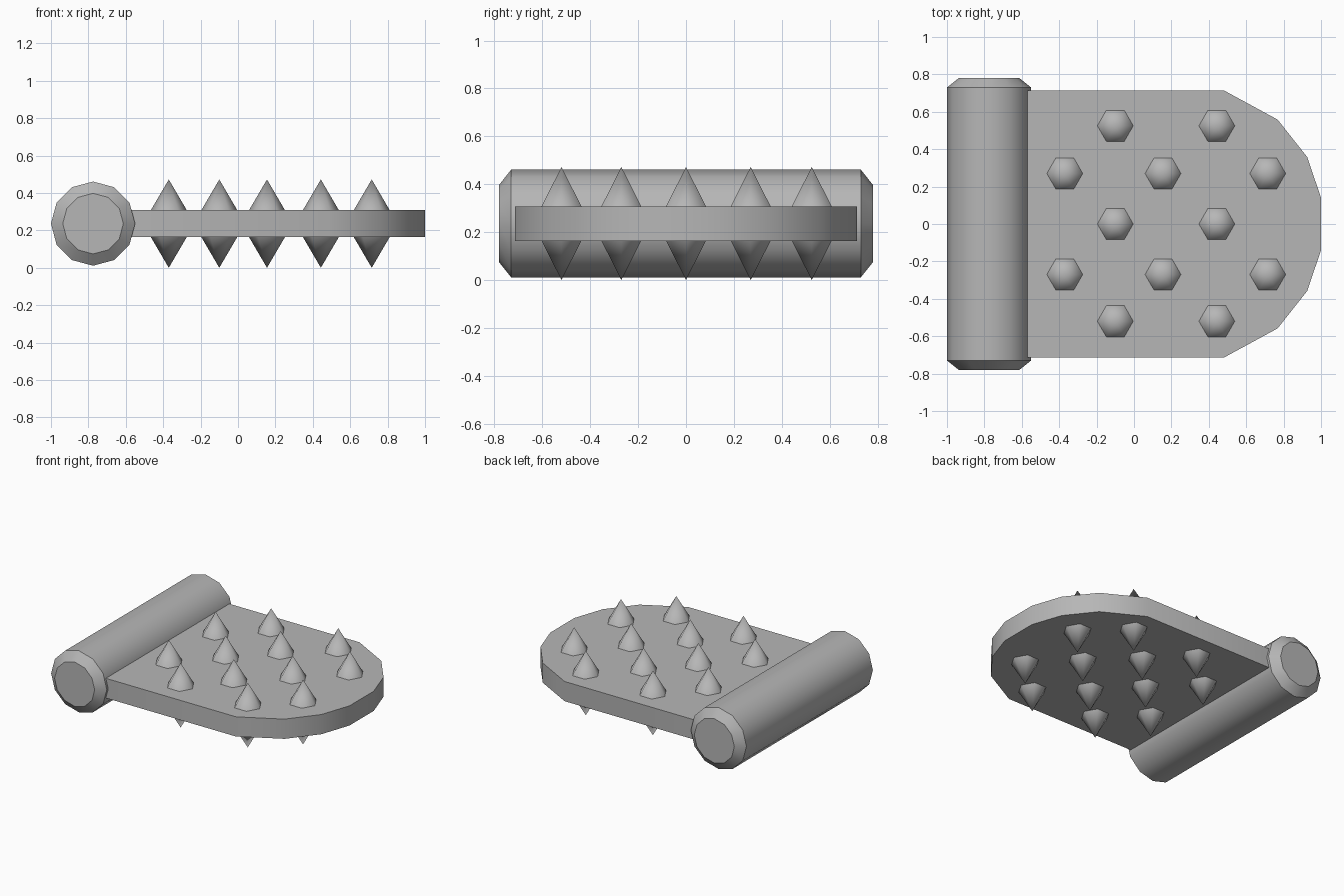
import bpy, bmesh
from math import pi, radians
from mathutils import Matrix

if "Cube" in bpy.data.objects:
    bpy.data.objects.remove(bpy.data.objects["Cube"])

MID_Z = 0.236      # shared centre height of roller, plate and spikes
HALF_T = 0.072     # half thickness of the plate

# Dark grey finish shared by all parts
grey = bpy.data.materials.new("dark_grey")
grey.diffuse_color = (0.47, 0.47, 0.47, 1)
grey.use_nodes = True
grey.node_tree.nodes["Principled BSDF"].inputs["Base Color"].default_value = grey.diffuse_color


def finish(name, bm, angle):
    mesh = bpy.data.meshes.new(name)
    bm.to_mesh(mesh)
    bm.free()
    mesh.materials.append(grey)
    obj = bpy.data.objects.new(name, mesh)
    bpy.context.collection.objects.link(obj)
    bpy.ops.object.select_all(action='DESELECT')
    obj.select_set(True)
    bpy.context.view_layer.objects.active = obj
    bpy.ops.object.shade_smooth_by_angle(angle=radians(angle))
    return obj


# Hinge roller: 12-sided bar along y with tapered ends
bm = bmesh.new()
place = (Matrix.Translation((-0.775, 0, MID_Z)) @ Matrix.Rotation(pi / 2, 4, 'X')
         @ Matrix.Rotation(pi / 2, 4, 'Z'))
rings = []
for y, r in ((-0.78, 0.162), (-0.73, 0.225), (0.73, 0.225), (0.78, 0.162)):
    ring = bmesh.ops.create_circle(bm, segments=12, radius=r,
                                   matrix=place @ Matrix.Translation((0, 0, y)))['verts']
    rings.append(ring)
for a, b in zip(rings, rings[1:]):
    for i in range(12):
        j = (i + 1) % 12
        bm.faces.new((a[i], a[j], b[j], b[i]))
bm.faces.new(rings[0])
bm.faces.new(rings[-1])
bmesh.ops.recalc_face_normals(bm, faces=bm.faces)
finish("hinge_roller", bm, 35)

# Plate: flat slab with a rounded free end
half = [(-0.62, 0.713), (0.483, 0.713), (0.768, 0.558), (0.926, 0.358), (1.0, 0.14)]
outline = half + [(x, -y) for x, y in reversed(half)]
bm = bmesh.new()
face = bm.faces.new([bm.verts.new((x, y, MID_Z - HALF_T)) for x, y in outline])
top = bmesh.ops.extrude_face_region(bm, geom=[face], use_keep_orig=True)['geom']
bmesh.ops.translate(bm, vec=(0, 0, 2 * HALF_T),
                    verts=[v for v in top if isinstance(v, bmesh.types.BMVert)])
bmesh.ops.recalc_face_normals(bm, faces=bm.faces)
finish("plate", bm, 35)

# Spikes: staggered six-sided cones on both faces of the plate
rows = {-0.52: (-0.10, 0.443), -0.27: (-0.37, 0.155, 0.715), 0.0: (-0.10, 0.443),
        0.27: (-0.37, 0.155, 0.715), 0.525: (-0.10, 0.443)}
HEIGHT = MID_Z - HALF_T
for side, label in ((1, "upper"), (-1, "lower")):
    bm = bmesh.new()
    for y, xs in rows.items():
        for x in xs:
            m = (Matrix.Translation((x, y, MID_Z + side * (HALF_T + HEIGHT / 2)))
                 @ Matrix.Rotation(0 if side > 0 else pi, 4, 'X')
                 @ Matrix.Rotation(pi / 2, 4, 'Z'))
            bmesh.ops.create_cone(bm, cap_ends=False, segments=6, radius1=0.096,
                                  radius2=0, depth=HEIGHT, matrix=m)
    bmesh.ops.remove_doubles(bm, verts=bm.verts, dist=0.0005)
    # open cones: orient every face away from the plate
    bm.normal_update()
    for f in bm.faces:
        if f.normal.z * side < 0:
            f.normal_flip()
    finish(label + "_spikes", bm, 80)
